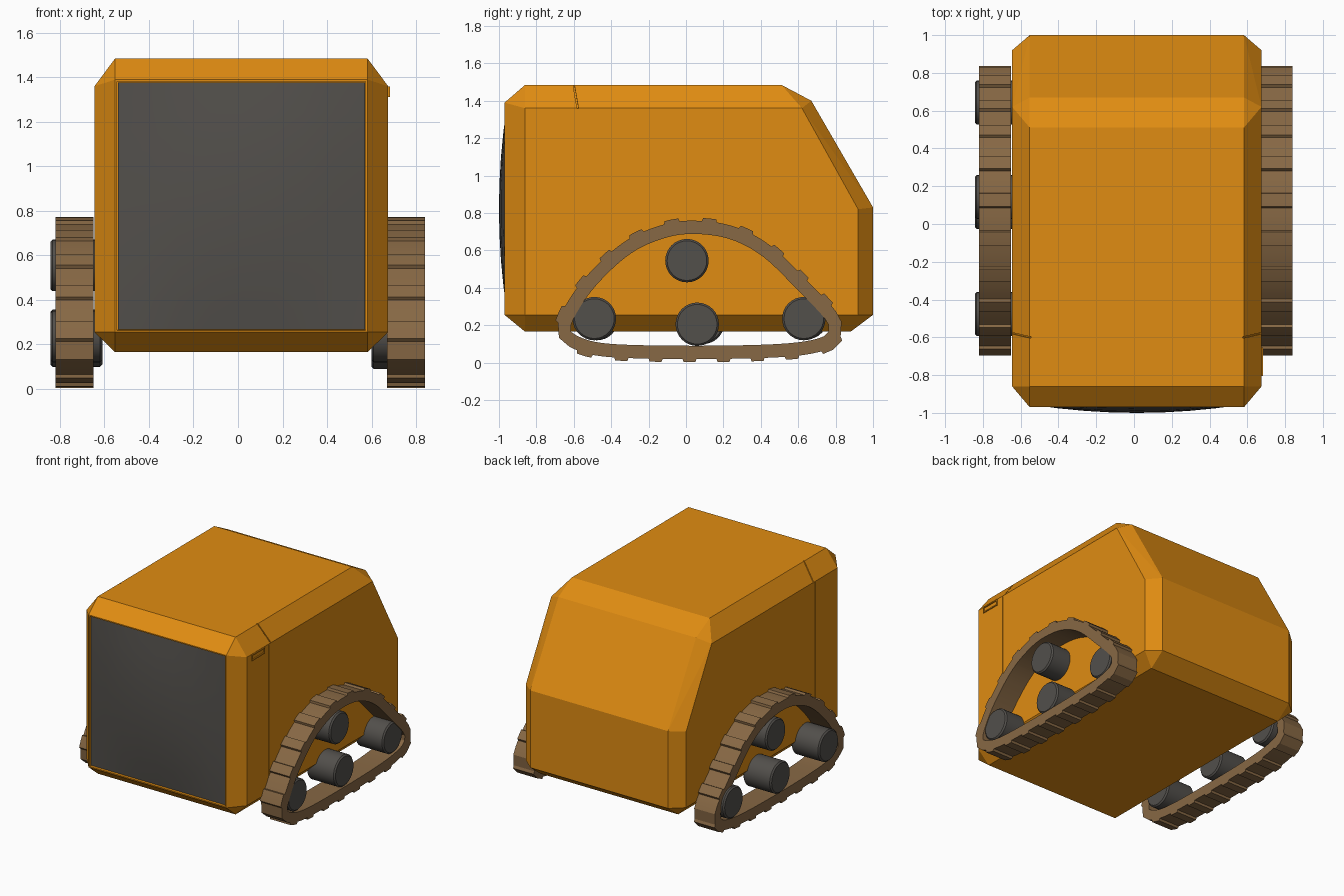
import bpy, bmesh, math
from mathutils import Vector, Matrix

if "Cube" in bpy.data.objects:
    bpy.data.objects.remove(bpy.data.objects["Cube"])

CX = 0.015  # centre line of the hull


def material(name, rgb):
    m = bpy.data.materials.new(name)
    m.diffuse_color = (*rgb, 1)
    m.use_nodes = True
    m.node_tree.nodes["Principled BSDF"].inputs["Base Color"].default_value = m.diffuse_color
    return m


ORANGE = material("orange paint", (0.745, 0.263, 0.006))
BROWN = material("brown track", (0.242, 0.138, 0.058))
GREY = material("dark grey", (0.085, 0.079, 0.071))


def finish(name, bm, mat, smooth=None):
    bmesh.ops.recalc_face_normals(bm, faces=bm.faces)
    me = bpy.data.meshes.new(name)
    bm.to_mesh(me)
    bm.free()
    ob = bpy.data.objects.new(name, me)
    bpy.context.collection.objects.link(ob)
    if mat:
        me.materials.append(mat)
    if smooth:
        bpy.ops.object.select_all(action='DESELECT')
        ob.select_set(True)
        bpy.context.view_layer.objects.active = ob
        bpy.ops.object.shade_smooth_by_angle(angle=math.radians(smooth))
    return ob


def hull(points):
    bm = bmesh.new()
    for p in points:
        bm.verts.new(p)
    bmesh.ops.convex_hull(bm, input=bm.verts[:])
    bmesh.ops.dissolve_limit(bm, angle_limit=0.01, verts=bm.verts[:], edges=bm.edges[:])
    bmesh.ops.recalc_face_normals(bm, faces=bm.faces)
    return bm


def box(x0, x1, y0, y1, z0, z1):
    return hull([(x, y, z) for x in (x0, x1) for y in (y0, y1) for z in (z0, z1)])


# Hull: wide side outline plus narrower full outline, chamfered all round
side = [(-0.86, 0.255), (0.92, 0.255), (0.92, 0.82), (0.62, 1.36), (-0.86, 1.36)]
rim = [(-0.97, 0.255), (-0.86, 0.165), (0.88, 0.165), (1.0, 0.255), (1.0, 0.83),
       (0.67, 1.40), (0.51, 1.485), (-0.86, 1.485), (-0.97, 1.39)]
bm = hull([(CX + s * w, y, z) for s in (-1, 1)
           for w, outline in ((0.66, side), (0.567, rim)) for y, z in outline])
front = [f for f in bm.faces if f.normal.y < -0.99]
bmesh.ops.inset_individual(bm, faces=front, thickness=0.012, depth=0)
bmesh.ops.inset_individual(bm, faces=front, thickness=0.0005, depth=-0.02)
body = finish("body", bm, ORANGE)

# Panel seams cut into each side and its top chamfer
for s in (-1, 1):
    low = box(CX + s * 0.652, CX + s * 0.70, -0.604, -0.597, 0.24, 1.355)
    cham = hull([(CX + s * x, y + d, z) for d in (0, 0.007) for x, y, z in
                 ((0.65, -0.582, 1.358), (0.69, -0.582, 1.358),
                  (0.557, -0.604, 1.483), (0.60, -0.604, 1.51))])
    for bmc in (low, cham):
        cutter = finish("seam_cutter", bmc, None)
        mod = body.modifiers.new("seam", 'BOOLEAN')
        mod.operation, mod.solver, mod.object = 'DIFFERENCE', 'EXACT', cutter
        bpy.context.view_layer.objects.active = body
        bpy.ops.object.modifier_apply(modifier=mod.name)
        bpy.data.objects.remove(cutter)

# Latch plate on the right side
bm = box(0.66, 0.682, -0.805, -0.655, 1.312, 1.358)
face = [f for f in bm.faces if f.normal.x > 0.99]
bmesh.ops.inset_individual(bm, faces=face, thickness=0.012, depth=0)
bmesh.ops.inset_individual(bm, faces=face, thickness=0.0005, depth=-0.008)
finish("latch", bm, ORANGE)

# Bulging front panel
bm = bmesh.new()
bmesh.ops.create_grid(bm, x_segments=8, y_segments=8, size=1)
for v in bm.verts:
    u, w = v.co.x, v.co.y
    v.co = (CX + u * 0.555, -0.957 - 0.043 * (1 - u * u) * (1 - w * w), 0.8225 + w * 0.555)
panel = finish("front_panel", bm, GREY, 40)
if panel.data.polygons[0].normal.y > 0:
    panel.data.flip_normals()

# Track path: inner loop smoothed through a few points, resampled by length
CTRL = [(-0.615, 0.20), (-0.50, 0.39), (-0.30, 0.58), (-0.10, 0.67), (0.07, 0.687),
        (0.25, 0.655), (0.42, 0.56), (0.60, 0.385), (0.73, 0.25), (0.765, 0.18),
        (0.71, 0.13), (0.50, 0.10), (0.06, 0.09), (-0.40, 0.10), (-0.575, 0.14)]


def smooth_loop(ctrl, steps=16):
    pts = [Vector(p) for p in ctrl]
    n, out = len(pts), []
    for i in range(n):
        a, b, c, d = (pts[(i + k) % n] for k in (-1, 0, 1, 2))
        for j in range(steps):
            t = j / steps
            out.append(0.5 * (2 * b + (c - a) * t + (2 * a - 5 * b + 4 * c - d) * t * t
                              + (3 * b - a - 3 * c + d) * t ** 3))
    return out


PATH = smooth_loop(CTRL)
LENGTHS = [(PATH[(i + 1) % len(PATH)] - PATH[i]).length for i in range(len(PATH))]
TOTAL = sum(LENGTHS)


def at(f):
    s = (f % 1) * TOTAL
    for i, d in enumerate(LENGTHS):
        if s <= d:
            return PATH[i].lerp(PATH[(i + 1) % len(PATH)], s / d)
        s -= d
    return PATH[0]


def track(name, x0, x1, lugs=18):
    bm = bmesh.new()
    rings = []
    for k in range(lugs):
        for f, h in ((0, 0), (0.03, 0.016), (0.2, 0.016), (0.38, 0.016),
                     (0.41, 0), (0.6, 0), (0.8, 0)):
            s = (k + f) / lugs
            p = at(s)
            t = (at(s + 0.012) - at(s - 0.012)).normalized()
            q = p + Vector((-t.y, t.x)) * (0.071 + h)
            rings.append([bm.verts.new((x, c.x, c.y))
                          for x, c in ((x0, p), (x1, p), (x1, q), (x0, q))])
    for i, a in enumerate(rings):
        b = rings[(i + 1) % len(rings)]
        for j in range(4):
            bm.faces.new((a[j], a[(j + 1) % 4], b[(j + 1) % 4], b[j]))
    finish(name, bm, BROWN, 22)


track("left_track", -0.82, -0.65)
track("right_track", 0.67, 0.84)


# Rollers inside the tracks
def roller(name, x0, x1, y, z):
    bm = bmesh.new()
    m = Matrix.Translation(((x0 + x1) / 2, y, z)) @ Matrix.Rotation(math.pi / 2, 4, 'Y')
    bmesh.ops.create_cone(bm, cap_ends=True, segments=32, radius1=0.116, radius2=0.116,
                          depth=x1 - x0, matrix=m)
    rims = [e for e in bm.edges if any(len(f.verts) > 4 for f in e.link_faces)]
    bmesh.ops.bevel(bm, geom=rims, offset=0.01, segments=1, affect='EDGES')
    finish(name, bm, GREY, 30)


RIGHT = [(-0.49, 0.235), (0.005, 0.545), (0.06, 0.205), (0.63, 0.235)]
LEFT = [(-0.477, 0.235), (0.143, 0.555), (0.09, 0.215), (0.643, 0.24)]
for i, (y, z) in enumerate(RIGHT):
    roller(f"right_roller_{i + 1}", 0.60, 0.835, y, z)
for i, (y, z) in enumerate(LEFT):
    roller(f"left_roller_{i + 1}", -0.843, -0.61, y, z)
